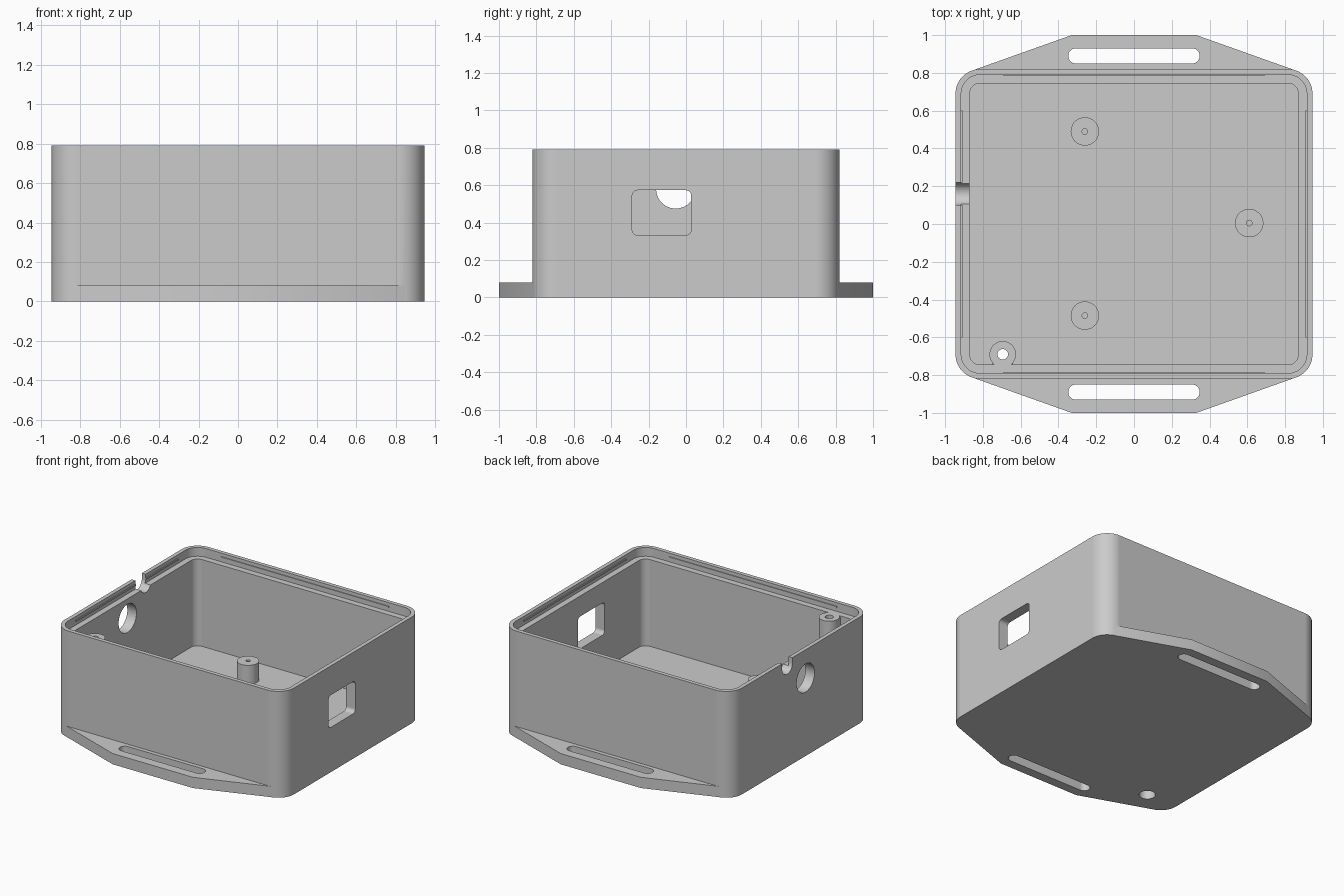
import bpy, bmesh
from math import sin, cos, pi
from mathutils import Matrix

cube = bpy.data.objects.get("Cube")
if cube:
    bpy.data.objects.remove(cube, do_unlink=True)

# One plain grey plastic
GREY = (0.6, 0.6, 0.6, 1)
plastic = bpy.data.materials.new("grey plastic")
plastic.use_nodes = True
plastic.diffuse_color = GREY
plastic.node_tree.nodes["Principled BSDF"].inputs["Base Color"].default_value = GREY

HEIGHT, FLOOR, LEDGE = 0.79, 0.08, 0.725


def rounded(hx, hy, r, cx=0, cy=0, seg=12):
    """Rounded rectangle outline, counter-clockwise."""
    pts = []
    for k, (sx, sy) in enumerate([(1, 1), (-1, 1), (-1, -1), (1, -1)]):
        for i in range(seg + 1):
            a = (k + i / seg) * pi / 2
            p = (cx + sx * (hx - r) + r * cos(a), cy + sy * (hy - r) + r * sin(a))
            if not pts or abs(p[0] - pts[-1][0]) + abs(p[1] - pts[-1][1]) > 1e-5:
                pts.append(p)
    return pts


def circle(r, cx=0, cy=0, seg=40):
    return [(cx + r * cos(2 * pi * i / seg), cy + r * sin(2 * pi * i / seg)) for i in range(seg)]


def prism(name, outline, lo, hi, along_x=False):
    """Extrude an outline along z, or a (y, z) outline along x."""
    bm = bmesh.new()
    face = bm.faces.new([bm.verts.new((u, v, lo)) for u, v in outline])
    ext = bmesh.ops.extrude_face_region(bm, geom=[face])
    top = [g for g in ext["geom"] if isinstance(g, bmesh.types.BMVert)]
    bmesh.ops.translate(bm, verts=top, vec=(0, 0, hi - lo))
    if along_x:
        swap = Matrix(((0, 0, 1, 0), (1, 0, 0, 0), (0, 1, 0, 0), (0, 0, 0, 1)))
        bmesh.ops.transform(bm, matrix=swap, verts=bm.verts)
    bmesh.ops.recalc_face_normals(bm, faces=bm.faces)
    mesh = bpy.data.meshes.new(name)
    bm.to_mesh(mesh)
    bm.free()
    mesh.materials.append(plastic)
    ob = bpy.data.objects.new(name, mesh)
    bpy.context.collection.objects.link(ob)
    return ob


def activate(ob):
    bpy.ops.object.select_all(action="DESELECT")
    ob.select_set(True)
    bpy.context.view_layer.objects.active = ob


def combine(ob, other, operation="DIFFERENCE"):
    """Apply a boolean and discard the helper."""
    mod = ob.modifiers.new("boolean", "BOOLEAN")
    mod.operation, mod.object, mod.solver = operation, other, "EXACT"
    activate(ob)
    bpy.ops.object.modifier_apply(modifier=mod.name)
    bpy.data.objects.remove(other, do_unlink=True)


def finish(ob):
    activate(ob)
    bpy.ops.object.shade_smooth_by_angle(angle=pi / 6)
    mod = ob.modifiers.new("even shading", "WEIGHTED_NORMAL")
    mod.keep_sharp = True


# Box with slotted mounting ears front and back
box = prism("enclosure_box", rounded(0.945, 0.82, 0.13), 0, HEIGHT)
for s in (1, -1):
    half = [(0.33, 1.0), (0.858, 0.812), (0.8, 0.7)]
    ear = [(x, s * y) for x, y in half] + [(-x, s * y) for x, y in reversed(half)]
    combine(box, prism("ear", ear, 0, 0.08), "UNION")
    combine(box, prism("slot", rounded(0.348, 0.04, 0.04, 0, s * 0.89), -0.1, 0.2))

# Cavity and the recess for the lid
combine(box, prism("cavity", rounded(0.87, 0.745, 0.055), FLOOR, 1))
combine(box, prism("lid_recess", rounded(0.915, 0.79, 0.1), LEDGE, 1))

# Window on one side, cable hole and open notch on the other
combine(box, prism("window", rounded(0.158, 0.12, 0.03, -0.13, 0.453), 0.8, 1, True))
combine(box, prism("cable_hole", circle(0.105, -0.055, 0.58), -1, -0.8, True))
notch = [(0.16 + 0.06 * cos(a), 0.75 + 0.06 * sin(a))
         for a in [pi + pi * i / 20 for i in range(21)]] + [(0.22, 0.9), (0.1, 0.9)]
combine(box, prism("notch", notch, -1, -0.8, True))

# Corner screw post, joined to the wall and bored from below
PX, PY = -0.695, -0.69
post = prism("lid_screw_post", circle(0.07, PX, PY), FLOOR - 0.01, LEDGE)
combine(post, prism("web", rounded(0.055, 0.035, 0.002, PX, PY - 0.035, 2),
                    FLOOR - 0.01, LEDGE - 0.01), "UNION")
combine(post, prism("screw_hole", circle(0.028, PX, PY), -0.1, 1))
combine(post, prism("counterbore", circle(0.055, PX, PY), -0.1, 0.6))
combine(box, prism("floor_bore", circle(0.055, PX, PY), -0.1, 0.2))
finish(box)
finish(post)

# Board standoffs with pilot holes
for i, (x, y) in enumerate([(-0.26, 0.49), (-0.26, -0.485), (0.61, 0.005)]):
    standoff = prism(f"standoff_{i + 1}", circle(0.075, x, y), FLOOR - 0.01, 0.22)
    combine(standoff, prism("pilot", circle(0.015, x, y, 20), 0.1, 0.3))
    finish(standoff)


# Thin snap ridges inside the lid recess
def ridge(name, x, y, hx, hy):
    prism(name, [(x - hx, y - hy), (x + hx, y - hy), (x + hx, y + hy), (x - hx, y + hy)],
          0.752, 0.764)


for s, side in ((1, "back"), (-1, "front")):
    ridge(f"snap_ridge_{side}", 0, s * 0.79, 0.69, 0.006)
ridge("snap_ridge_left", 0.915, 0, 0.006, 0.6)
ridge("snap_ridge_right_rear", -0.915, 0.41, 0.006, 0.19)
ridge("snap_ridge_right_fore", -0.915, -0.25, 0.006, 0.35)
